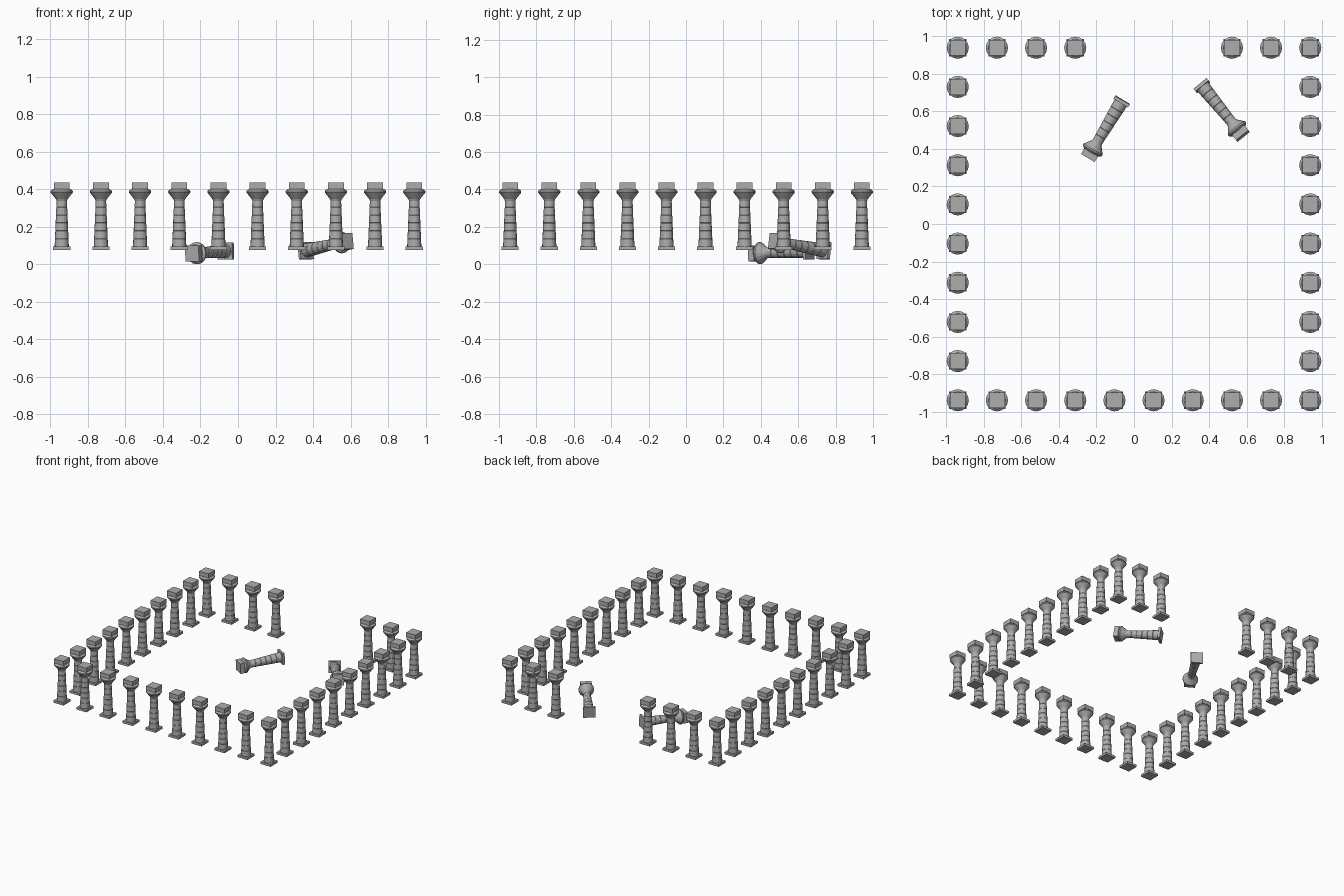
import bpy, bmesh, math
from mathutils import Vector, Matrix

cube = bpy.data.objects.get("Cube")
if cube:
    bpy.data.objects.remove(cube, do_unlink=True)

stone = bpy.data.materials.new("grey_stone")
stone.use_nodes = True
colour = (0.42, 0.42, 0.42, 1)
stone.diffuse_color = colour
stone.node_tree.nodes["Principled BSDF"].inputs["Base Color"].default_value = colour

HEIGHT, SIDES = 0.36, 16


def add_slab(bm, width, bottom, top):
    """Square slab between two heights."""
    scale = Matrix.Diagonal((width, width, top - bottom, 1))
    move = Matrix.Translation((0, 0, (bottom + top) / 2))
    bmesh.ops.create_cube(bm, size=1, matrix=move @ scale)


def add_lathe(bm, profile):
    """Turned solid from (radius, height) pairs, capped at both ends."""
    rings = []
    for r, z in profile:
        rings.append([bm.verts.new((r * math.cos(a), r * math.sin(a), z))
                      for a in (math.tau * i / SIDES for i in range(SIDES))])
    for low, high in zip(rings, rings[1:]):
        for i in range(SIDES):
            j = (i + 1) % SIDES
            bm.faces.new((low[i], low[j], high[j], high[i]))
    bm.faces.new(rings[0][::-1])
    bm.faces.new(rings[-1])


# Shaft of stacked drums with fine joints, then the flared capital
shaft = [(0.038, 0.018)]
for k in range(1, 6):
    z = 0.018 + 0.042 * k
    r = 0.038 - 0.0018 * k
    shaft += [(r, z - 0.0015), (r - 0.0012, z), (r, z + 0.0015)]
capital = [(0.028, 0.262), (0.032, 0.272), (0.059, 0.306),
           (0.059, 0.315), (0.046, 0.326)]

bm = bmesh.new()
add_slab(bm, 0.091, 0, 0.018)
add_lathe(bm, shaft + capital)
add_slab(bm, 0.084, 0.324, HEIGHT)
column_mesh = bpy.data.meshes.new("column")
bm.to_mesh(column_mesh)
bm.free()
column_mesh.materials.append(stone)


def place(name, base, top=None):
    """Column standing on base, or lying from base towards top."""
    obj = bpy.data.objects.new(name, column_mesh)
    bpy.context.collection.objects.link(obj)
    obj.location = base
    if top:
        axis = Vector(top) - Vector(base)
        obj.rotation_euler = axis.to_track_quat('Z', 'Y').to_euler()


# Rectangular colonnade with a gap in the back row
EDGE, COUNT = 0.94, 10
fallen_slots = (4, 5, 6)
for i in range(COUNT):
    p = -EDGE + 2 * EDGE * i / (COUNT - 1)
    place("front_column", (p, -EDGE, 0.077))
    if i not in fallen_slots:
        place("back_column", (p, EDGE, 0.077))
    if 0 < i < COUNT - 1:
        place("left_column", (EDGE, p, 0.077))
        place("right_column", (-EDGE, p, 0.077))

# Toppled columns
place("fallen_column_right", (-0.061, 0.662, 0.072), (-0.245, 0.354, 0.058))
place("fallen_column_left", (0.356, 0.745, 0.072), (0.582, 0.468, 0.125))
